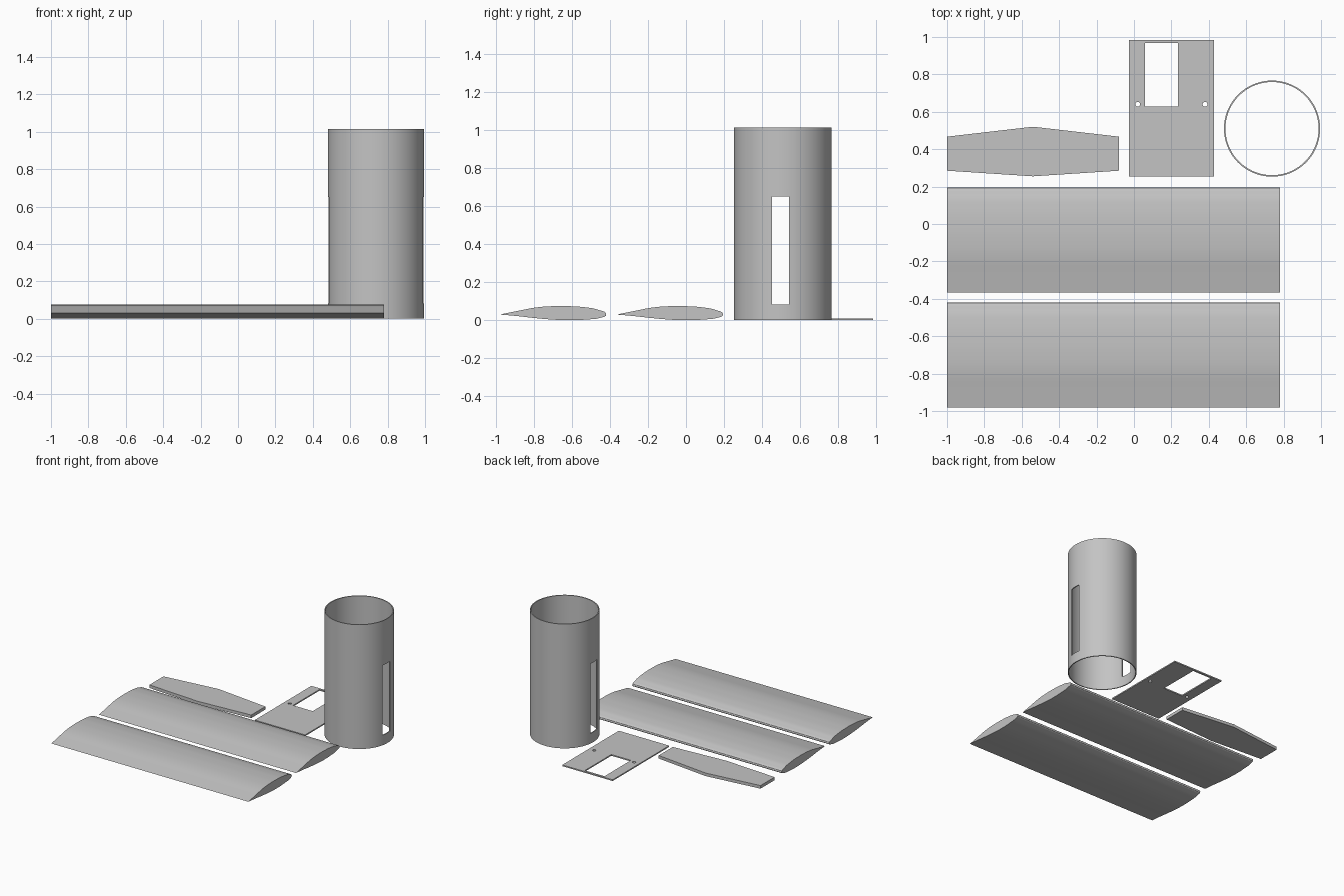
import bpy, bmesh
from math import sin, cos, tau, radians
from mathutils import Matrix

cube = bpy.data.objects.get("Cube")
if cube:
    bpy.data.objects.remove(cube)

grey = bpy.data.materials.new("plain_grey")
grey.use_nodes = True
colour = (0.55, 0.55, 0.55, 1)
grey.diffuse_color = colour
grey.node_tree.nodes["Principled BSDF"].inputs["Base Color"].default_value = colour


def activate(ob):
    bpy.ops.object.select_all(action='DESELECT')
    ob.select_set(True)
    bpy.context.view_layer.objects.active = ob


def rect(x0, x1, y0, y1):
    return [(x0, y0), (x1, y0), (x1, y1), (x0, y1)]


def circle(x, y, r, n=24):
    return [(x + r * cos(tau * i / n), y + r * sin(tau * i / n)) for i in range(n)]


def extruded(name, outlines, depth, matrix, smooth=False):
    """Fill closed outlines (inner ones become holes) and extrude from 0 to depth."""
    cu = bpy.data.curves.new(name, 'CURVE')
    cu.dimensions, cu.fill_mode = '2D', 'BOTH'
    cu.extrude, cu.resolution_u = depth / 2, 5
    for pts in outlines:
        sp = cu.splines.new('BEZIER' if smooth else 'POLY')
        points = sp.bezier_points if smooth else sp.points
        points.add(len(pts) - 1)
        for i, (p, (x, y)) in enumerate(zip(points, pts)):
            if smooth:
                p.co = (x, y, 0)
                # the first point is the sharp trailing edge
                p.handle_left_type = p.handle_right_type = 'AUTO' if i else 'VECTOR'
            else:
                p.co = (x, y, 0, 1)
        sp.use_cyclic_u = True
    ob = bpy.data.objects.new(name, cu)
    bpy.context.collection.objects.link(ob)
    activate(ob)
    bpy.ops.object.convert(target='MESH')
    ob = bpy.context.object
    ob.data.transform(matrix @ Matrix.Translation((0, 0, depth / 2)))
    bm = bmesh.new()
    bm.from_mesh(ob.data)
    bmesh.ops.remove_doubles(bm, verts=bm.verts, dist=1e-5)
    bmesh.ops.recalc_face_normals(bm, faces=bm.faces)
    bm.to_mesh(ob.data)
    bm.free()
    finish(ob)
    return ob


def finish(ob):
    ob.data.materials.clear()
    ob.data.materials.append(grey)
    activate(ob)
    bpy.ops.object.shade_smooth_by_angle(angle=radians(30))


# Two wing panels: aerofoil section (chord from trailing edge, height) along x
section = [(0, .03), (.1, .05), (.19, .067), (.28, .074), (.36, .074), (.45, .068),
           (.52, .054), (.56, .03), (.53, .013), (.46, .004), (.36, 0), (.27, .004),
           (.18, .012), (.09, .022)]
axes = Matrix(((0, 0, 1, 0), (1, 0, 0, 0), (0, 1, 0, 0), (0, 0, 0, 1)))
for name, y in (("front_wing", -.98), ("rear_wing", -.365)):
    extruded(name, [section], 1.78, Matrix.Translation((-1, y, 0)) @ axes, True)

# Tapered six-sided fin plate
fin = [(-1, .285), (-.54, .255), (-.08, .285), (-.08, .467), (-.54, .52), (-1, .467)]
extruded("fin_plate", [fin], .025, Matrix())

# Mounting plate with a window and two screw holes
extruded("mounting_plate",
         [rect(-.027, .428, .255, .985), rect(.058, .235, .628, .968),
          circle(.02, .64, .013), circle(.38, .64, .013)], .01, Matrix())

# Body tube: thin open cylinder with a slot cut through both sides
bpy.ops.mesh.primitive_cylinder_add(vertices=72, radius=.257, depth=1.015,
                                    end_fill_type='NOTHING', location=(.738, .51, .5075))
tube = bpy.context.object
tube.name = "body_tube"
bpy.ops.mesh.primitive_cube_add(size=1, location=(.738, .497, .367))
cutter = bpy.context.object
cutter.name = "slot_cutter"
cutter.scale = (.7, .09, .57)
cutter.hide_render = True
activate(tube)
wall = tube.modifiers.new("wall", 'SOLIDIFY')
wall.thickness, wall.offset = .008, -1
slot = tube.modifiers.new("slot", 'BOOLEAN')
slot.operation, slot.solver, slot.object = 'DIFFERENCE', 'EXACT', cutter
for m in ("wall", "slot"):
    bpy.ops.object.modifier_apply(modifier=m)
bpy.data.objects.remove(cutter)
finish(tube)
